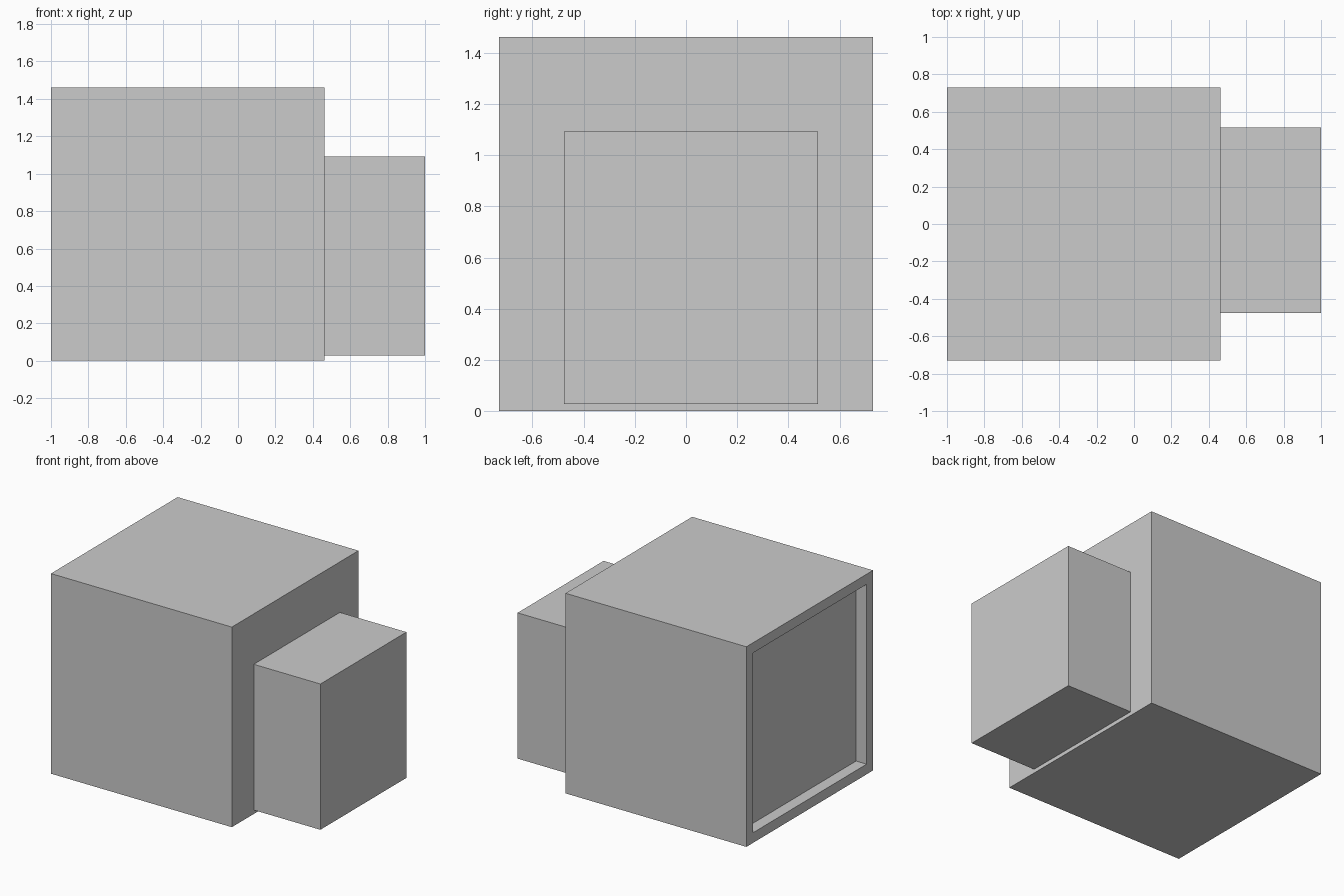
import bpy, bmesh
from mathutils import Vector

if "Cube" in bpy.data.objects:
    bpy.data.objects.remove(bpy.data.objects["Cube"])


def box(name, lo, hi):
    """Axis-aligned box between two corners; returns object."""
    lo, hi = Vector(lo), Vector(hi)
    bm = bmesh.new()
    bmesh.ops.create_cube(bm, size=1)
    bmesh.ops.scale(bm, vec=hi - lo, verts=bm.verts)
    bmesh.ops.translate(bm, vec=(lo + hi) / 2, verts=bm.verts)
    mesh = bpy.data.meshes.new(name)
    bm.to_mesh(mesh)
    bm.free()
    obj = bpy.data.objects.new(name, mesh)
    bpy.context.collection.objects.link(obj)
    return obj


# Main housing with a framed, recessed screen on its left side
housing = box("housing", (-1, -0.731, 0), (0.462, 0.731, 1.462))
bm = bmesh.new()
bm.from_mesh(housing.data)
bm.normal_update()
screen = min(bm.faces, key=lambda f: f.calc_center_median().x)
bmesh.ops.inset_region(bm, faces=[screen], thickness=0.105)
bm.normal_update()
recess = bmesh.ops.extrude_discrete_faces(bm, faces=[screen])["faces"]
bmesh.ops.translate(bm, vec=(0.085, 0, 0),
                    verts=list({v for f in recess for v in f.verts}))
bmesh.ops.recalc_face_normals(bm, faces=bm.faces)
bm.to_mesh(housing.data)
bm.free()

# Smaller box attached to the right side, slightly off the ground
box("rear_box", (0.462, -0.477, 0.028), (1, 0.516, 1.093))
